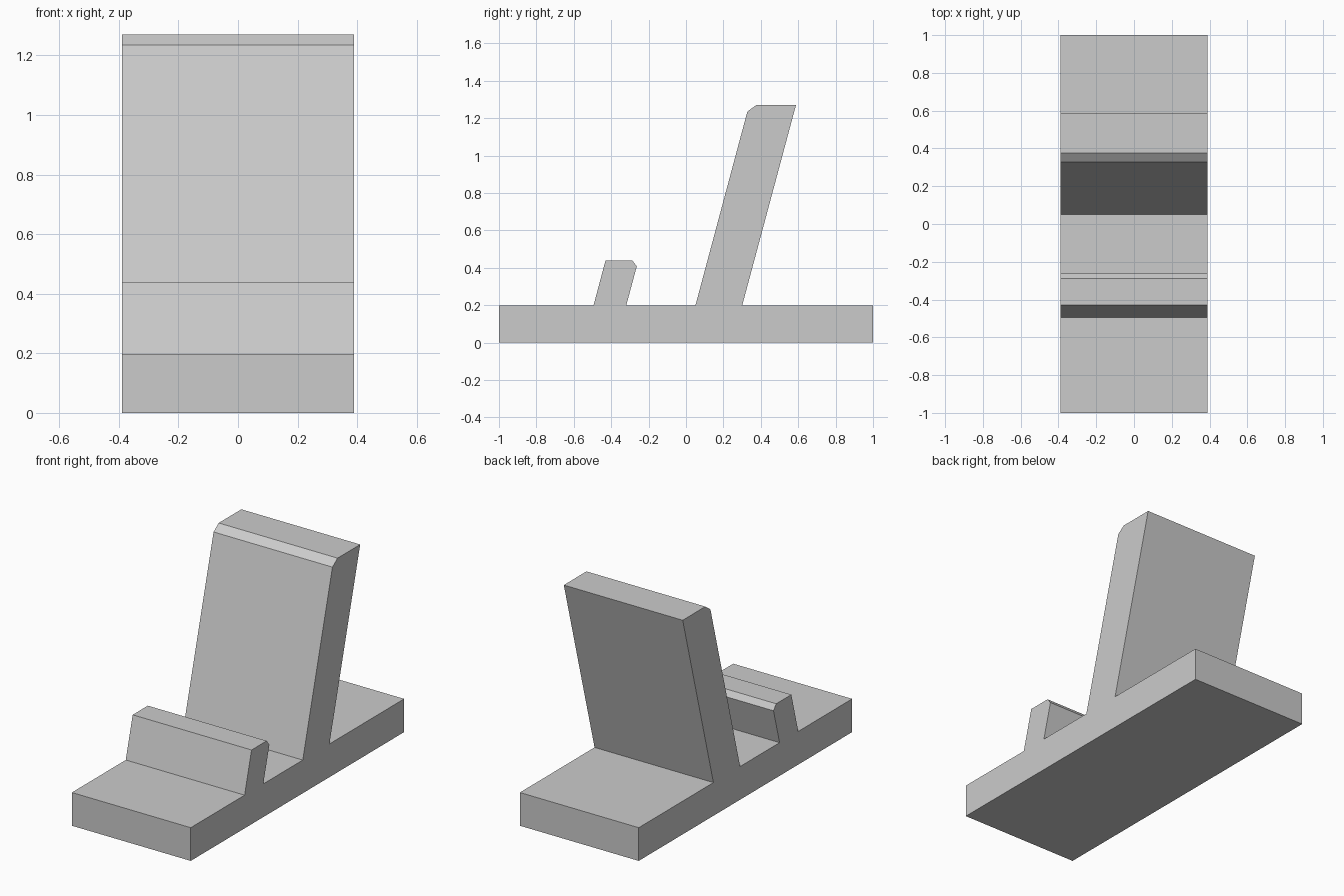
import bpy
import bmesh

cube = bpy.data.objects.get("Cube")
if cube:
    bpy.data.objects.remove(cube, do_unlink=True)

HALF_WIDTH = 0.39
BASE_TOP = 0.197

# Plain grey plastic
grey = bpy.data.materials.new("plain_grey")
grey.use_nodes = True
colour = (0.6, 0.6, 0.6, 1)
grey.diffuse_color = colour
grey.node_tree.nodes["Principled BSDF"].inputs["Base Color"].default_value = colour


def extrude_profile(name, profile):
    """Extrude a (y, z) outline across the width."""
    bm = bmesh.new()
    face = bm.faces.new([bm.verts.new((-HALF_WIDTH, y, z)) for y, z in profile])
    result = bmesh.ops.extrude_face_region(bm, geom=[face])
    verts = [g for g in result["geom"] if isinstance(g, bmesh.types.BMVert)]
    bmesh.ops.translate(bm, verts=verts, vec=(2 * HALF_WIDTH, 0, 0))
    bmesh.ops.recalc_face_normals(bm, faces=bm.faces)
    mesh = bpy.data.meshes.new(name)
    bm.to_mesh(mesh)
    bm.free()
    mesh.materials.append(grey)
    obj = bpy.data.objects.new(name, mesh)
    bpy.context.collection.objects.link(obj)
    return obj


# Front lip, chamfered on its rear top edge
lip = [(-0.495, BASE_TOP), (-0.43, 0.44), (-0.288, 0.44),
       (-0.263, 0.408), (-0.32, BASE_TOP)]

# Leaning backrest, chamfered on its front top edge
backrest = [(0.05, BASE_TOP), (0.328, 1.235), (0.376, 1.27),
            (0.588, 1.27), (0.30, BASE_TOP)]

# One-piece stand: base slab with the lip and backrest rising from it
extrude_profile("stand_body", [(-1, 0), (-1, BASE_TOP), *lip, *backrest,
                               (1, BASE_TOP), (1, 0)])
